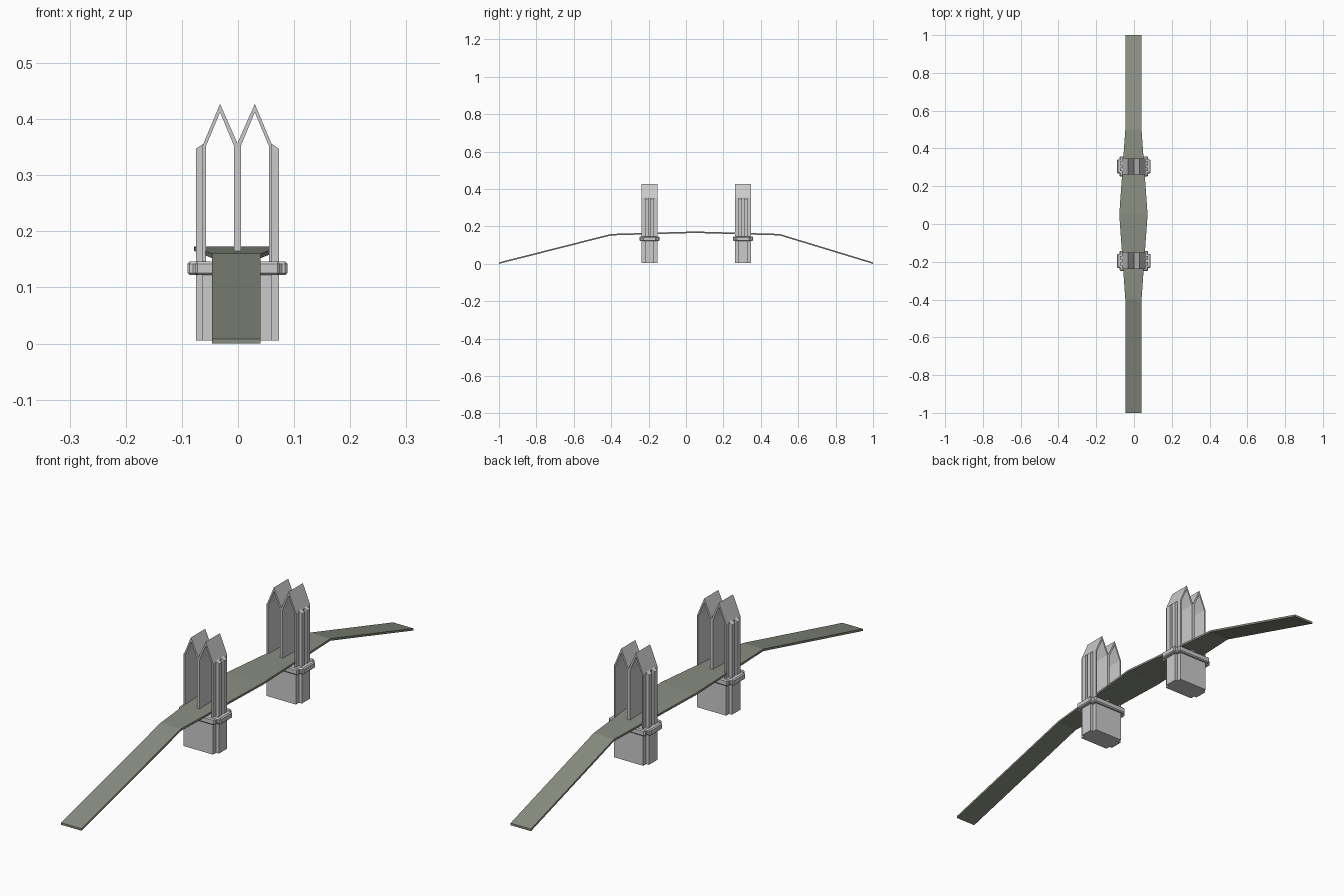
import bpy, bmesh

if "Cube" in bpy.data.objects:
    bpy.data.objects.remove(bpy.data.objects["Cube"])

CX = -0.003            # deck centre line
PIERS = (-0.195, 0.305)


def prism(name, outline, axis, a, b, bevel=0):
    """Extrude a 2D outline along y (outline in x,z) or z (outline in x,y)."""
    bm = bmesh.new()
    rings = []
    for t in (a, b):
        rings.append([bm.verts.new((p, t, q) if axis == 'y' else (p, q, t)) for p, q in outline])
    n = len(outline)
    bm.faces.new(rings[0])
    bm.faces.new(rings[1][::-1])
    for i in range(n):
        j = (i + 1) % n
        bm.faces.new((rings[0][j], rings[0][i], rings[1][i], rings[1][j]))
    bmesh.ops.recalc_face_normals(bm, faces=bm.faces)
    me = bpy.data.meshes.new(name)
    bm.to_mesh(me)
    bm.free()
    ob = bpy.data.objects.new(name, me)
    bpy.context.collection.objects.link(ob)
    if bevel:
        m = ob.modifiers.new("chamfer", 'BEVEL')
        m.width = bevel
        m.segments = 1
    return ob


def cross(hx, hy, ox, oy, yc):
    """Rectangle hx,hy with a shallower step reaching ox on both sides."""
    right = [(hx, -hy), (hx, -oy), (ox, -oy), (ox, oy), (hx, oy), (hx, hy)]
    return [(x - .001, y + yc) for x, y in right + [(-x, -y) for x, y in right]]


# Arched deck: swept cross-section with varying width
stone = bpy.data.materials.new("deck_stone")
stone.diffuse_color = (0.25, 0.27, 0.22, 1)
stone.use_nodes = True
stone.node_tree.nodes["Principled BSDF"].inputs["Base Color"].default_value = stone.diffuse_color
bm = bmesh.new()
prev = None
for y, z, h in [(-1, .008, .043), (-.4, .160, .043), (.05, .173, .075), (.5, .160, .043), (1, .008, .043)]:
    ring = [bm.verts.new((CX + s * h, y, z - d)) for s, d in ((-1, 0), (1, 0), (1, .008), (-1, .008))]
    if prev:
        for i in range(4):
            j = (i + 1) % 4
            bm.faces.new((prev[i], prev[j], ring[j], ring[i]))
    else:
        bm.faces.new(ring)
    prev = ring
bm.faces.new(prev)
bmesh.ops.recalc_face_normals(bm, faces=bm.faces)
me = bpy.data.meshes.new("deck")
bm.to_mesh(me)
bm.free()
me.materials.append(stone)
bpy.context.collection.objects.link(bpy.data.objects.new("deck", me))

# Twin-gable frame profile: outer outline then the two openings, as one comb shape
gate = [(-.063, .14), (-.063, .353), (-.032, .427), (-.001, .357), (.030, .427), (.061, .353), (.061, .14),
        (.055, .14), (.055, .352), (.030, .412), (.005, .352), (.005, .14),
        (-.007, .14), (-.007, .352), (-.032, .412), (-.057, .352), (-.057, .14)]

for yc in PIERS:
    # Pier below the deck, moulded band, and twin-gable gateway
    prism("pier_base", cross(.062, .043, .074, .025, yc), 'z', .005, .145)
    prism("pier_band", cross(.075, .053, .089, .037, yc), 'z', .122, .146, .004)
    prism("gateway", gate, 'y', yc - .043, yc + .043)
    # Side buttresses with sloping caps and a narrow slot between
    for s in (-1, 1):
        cap = [(s * x - .001, z) for x, z in ((.061, .14), (.074, .14), (.074, .347), (.061, .356))]
        for e in (-1, 1):
            a, b = sorted((yc + e * .006, yc + e * .025))
            prism("buttress", cap, 'y', a, b)
